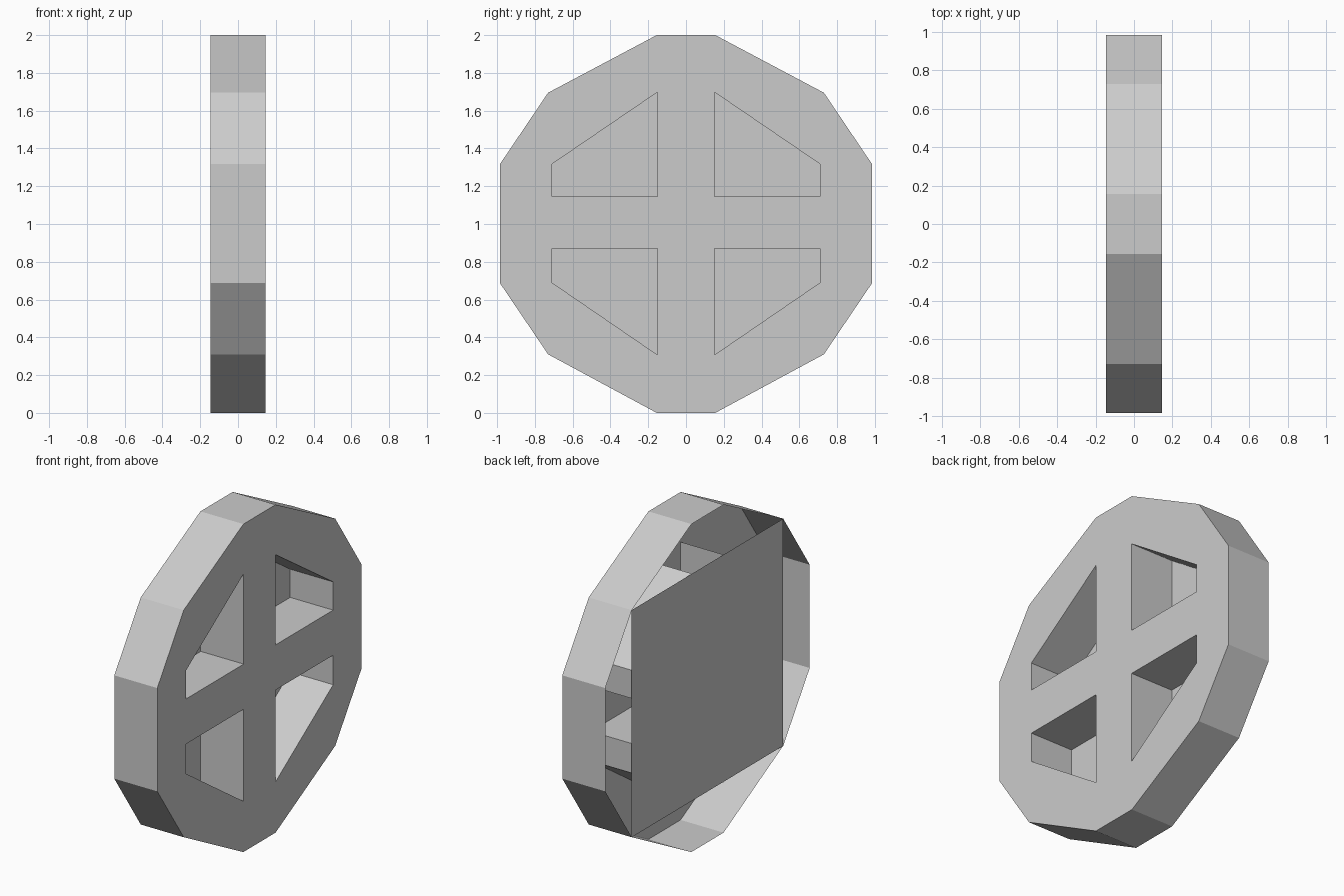
import bpy, bmesh

if "Cube" in bpy.data.objects:
    bpy.data.objects.remove(bpy.data.objects["Cube"])

HALF = 0.145  # half the wheel thickness along x


def mirrored_y(pts):
    return [(-y, z) for y, z in reversed(pts)]


def add_object(name, bm):
    mesh = bpy.data.meshes.new(name)
    bm.to_mesh(mesh)
    bm.free()
    obj = bpy.data.objects.new(name, mesh)
    bpy.context.collection.objects.link(obj)
    return obj


# Twelve-sided rim and the four window outlines (y, z)
side = [(0.155, 0), (0.73, 0.31), (0.985, 0.687),
        (0.985, 1.317), (0.73, 1.695), (0.155, 2)]
rim = side + mirrored_y(side)
upper = [(0.152, 1.145), (0.71, 1.145), (0.71, 1.317), (0.152, 1.697)]
lower = [(0.152, 0.87), (0.152, 0.308), (0.71, 0.69), (0.71, 0.87)]
windows = [upper, lower, mirrored_y(upper), mirrored_y(lower)]

# Spoked face with rim and window walls running the full depth
bm = bmesh.new()
face_edges = []
for outline in [rim] + windows:
    front = [bm.verts.new((HALF, y, z)) for y, z in outline]
    back = [bm.verts.new((-HALF, y, z)) for y, z in outline]
    n = len(outline)
    for i in range(n):
        j = (i + 1) % n
        bm.faces.new((front[i], back[i], back[j], front[j]))
        face_edges.append(bm.edges.get((front[i], front[j])))
bmesh.ops.triangle_fill(bm, edges=face_edges, use_beauty=True,
                        use_dissolve=False, normal=(1, 0, 0))
bmesh.ops.recalc_face_normals(bm, faces=bm.faces[:])
bm.normal_update()
spoke_faces = [f for f in bm.faces if abs(f.normal.x) > 0.9]
if sum(f.normal.x for f in spoke_faces) < 0:
    bmesh.ops.reverse_faces(bm, faces=bm.faces[:])
add_object("spoked_wheel", bm)

# Rectangular backing panel spanning the four diagonal rim corners
bm = bmesh.new()
corners = [(-0.73, 0.31), (-0.73, 1.695), (0.73, 1.695), (0.73, 0.31)]
panel = bm.faces.new([bm.verts.new((-HALF, y, z)) for y, z in corners])
panel.normal_update()
if panel.normal.x > 0:
    panel.normal_flip()
add_object("back_panel", bm)
